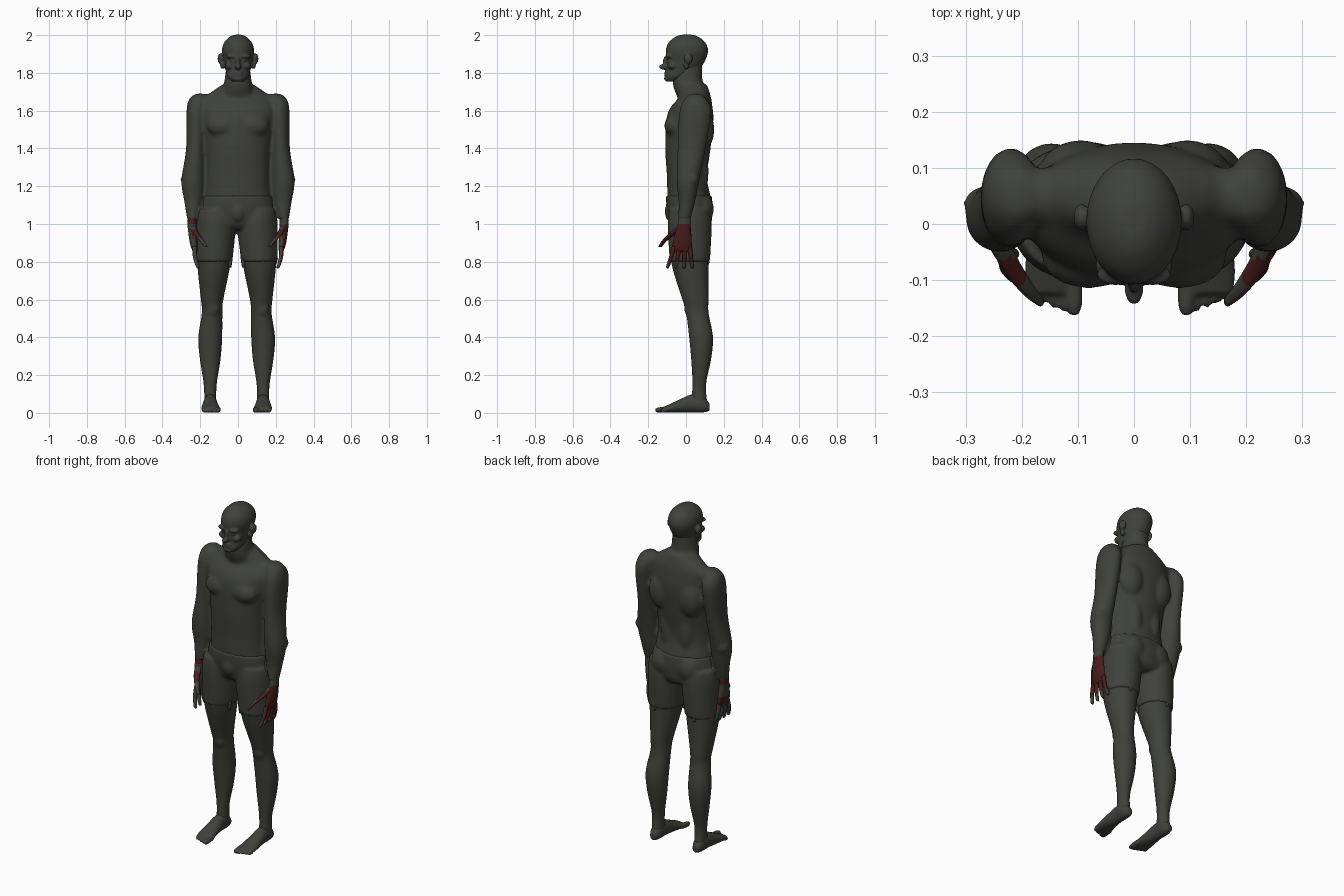
import bpy
import bmesh
from math import cos, sin, pi
from mathutils import Matrix, Vector

default_cube = bpy.data.objects.get("Cube")
if default_cube:
    bpy.data.objects.remove(default_cube)

RIGHT, LEFT = -1, 1
SIDES = {RIGHT: "right", LEFT: "left"}
STANCE = -.007  # both legs stand slightly towards the right


def make_material(name, color):
    material = bpy.data.materials.new(name)
    material.use_nodes = True
    material.diffuse_color = color
    shader = material.node_tree.nodes["Principled BSDF"]
    shader.inputs["Base Color"].default_value = color
    return material


skin = make_material("dark grey skin", (.05, .053, .043, 1))
red = make_material("dark red stain", (.07, .012, .012, 1))


def ring(x=0, y=0, z=0, wide=.1, deep=.1):
    """One elliptical section: centre and two radii."""
    return Vector((x, y, z, wide, deep))


def smooth_rings(rings, steps=4):
    """Catmull-Rom interpolation through the given sections."""
    padded = [rings[0], *rings, rings[-1]]
    result = []
    for before, start, end, after in zip(padded, padded[1:], padded[2:], padded[3:]):
        leave, arrive = (end - before) / 2, (after - start) / 2
        for k in range(steps):
            t = k / steps
            ease = t * t * (3 - 2 * t)
            result.append(start.lerp(end, ease)
                          + leave * t * (1 - t) ** 2 - arrive * t * t * (1 - t))
    return result + [rings[-1]]


def loft(bm, rings, side=LEFT, shift=0, sides=24, along_y=False, grow=0):
    """Skin the sections into a closed tube, mirrored for the right side."""
    loops = []
    for x, y, z, wide, deep in smooth_rings(rings):
        center = Vector((side * x + shift, y, z))
        loop = []
        for i in range(sides):
            angle = 2 * pi * i / sides
            u, v = (wide + grow) * cos(angle), (deep + grow) * sin(angle)
            offset = Vector((u, 0, v)) if along_y else Vector((u, v, 0))
            loop.append(bm.verts.new(center + offset))
        loops.append(loop)
    for low, high in zip(loops, loops[1:]):
        for i in range(sides):
            bm.faces.new((low[i - 1], low[i], high[i], high[i - 1]))
    bm.faces.new(loops[0])
    bm.faces.new(loops[-1])


def ball(bm, center, radii, side=LEFT):
    x, y, z = center
    place = Matrix.Translation((side * x, y, z)) @ Matrix.Diagonal((*radii, 1))
    bmesh.ops.create_uvsphere(bm, u_segments=20, v_segments=12, radius=1, matrix=place)


def finish(bm, name, voxel=None, rounds=3):
    """Make the object; with a voxel size, fuse its overlapping parts."""
    bmesh.ops.recalc_face_normals(bm, faces=bm.faces[:])
    mesh = bpy.data.meshes.new(name)
    bm.to_mesh(mesh)
    bm.free()
    mesh.materials.append(skin)
    mesh.materials.append(red)
    for face in mesh.polygons:
        face.use_smooth = True
    obj = bpy.data.objects.new(name, mesh)
    bpy.context.collection.objects.link(obj)
    if voxel:
        fuse = obj.modifiers.new("fuse parts", 'REMESH')
        fuse.mode = 'VOXEL'
        fuse.voxel_size = voxel
        fuse.use_smooth_shade = True
        soften = obj.modifiers.new("soften", 'SMOOTH')
        soften.factor = .5
        soften.iterations = rounds
    return obj


# Sections shared by the body and the shorts
thigh = [ring(x=.11, y=.02, z=1.08, wide=.09, deep=.1),
         ring(x=.11, y=.02, z=1, wide=.1, deep=.11),
         ring(x=.12, y=.02, z=.8, wide=.09, deep=.1)]
lower_leg = [ring(x=.13, y=.05, z=.6, wide=.06, deep=.07),
             ring(x=.13, y=.06, z=.53, wide=.055, deep=.06),
             ring(x=.14, y=.08, z=.4, wide=.064, deep=.064),
             ring(x=.14, y=.08, z=.28, wide=.055, deep=.053),
             ring(x=.14, y=.07, z=.15, wide=.035, deep=.037),
             ring(x=.14, y=.07, z=.05, wide=.033, deep=.045)]
hips = [ring(y=.025, z=.97, wide=.1, deep=.07),
        ring(y=.025, z=1, wide=.17, deep=.1),
        ring(y=.02, z=1.08, wide=.185, deep=.115),
        ring(y=.015, z=1.15, wide=.173, deep=.114)]
chest = [ring(y=.005, z=1.25, wide=.165, deep=.106),
         ring(y=.01, z=1.4, wide=.17, deep=.12),
         ring(y=.02, z=1.55, wide=.195, deep=.125),
         ring(y=.03, z=1.62, wide=.2, deep=.11),
         ring(y=.05, z=1.68, wide=.165, deep=.08),
         ring(y=.04, z=1.74, wide=.08, deep=.07)]
neck = [ring(y=.05, z=1.64, wide=.1, deep=.08),
        ring(y=.01, z=1.74, wide=.075, deep=.08),
        ring(y=.015, z=1.86, wide=.06, deep=.07)]
arm = [ring(x=.2, y=.05, z=1.69, wide=.025, deep=.03),
       ring(x=.21, y=.05, z=1.66, wide=.05, deep=.06),
       ring(x=.22, y=.05, z=1.59, wide=.053, deep=.086),
       ring(x=.225, y=.03, z=1.4, wide=.05, deep=.075),
       ring(x=.24, y=.01, z=1.23, wide=.06, deep=.06),
       ring(x=.237, y=.005, z=1.12, wide=.048, deep=.044),
       ring(x=.243, y=-.01, z=1.02, wide=.026, deep=.032)]

# Body: trunk, neck, limbs and the main muscle masses
bm = bmesh.new()
loft(bm, hips + chest, sides=40)
loft(bm, neck)
for side in SIDES:
    loft(bm, thigh + lower_leg, side, STANCE)
    loft(bm, arm, side)
    chest_muscle = ball(bm, (.08, -.06, 1.52), (.085, .055, .06), side)
    shoulder_blade = ball(bm, (.095, .09, 1.5), (.075, .06, .11), side)
    ball(bm, (.06, .075, 1.28), (.045, .045, .14), side)  # lower back
    ball(bm, (.13, .05, 1.65), (.09, .055, .04), side)  # trapezius
    ball(bm, (.13, .01, .55), (.03, .02, .035), side)  # kneecap
    ball(bm, (.255, .035, 1.235), (.05, .035, .04), side)  # elbow
finish(bm, "body", voxel=.0095, rounds=6)

# Shorts: waist, pouch, seat and trouser legs
bm = bmesh.new()
loft(bm, hips, sides=40, grow=.007)
ball(bm, (0, -.08, 1.065), (.04, .032, .055))
for side in SIDES:
    loft(bm, thigh, side, STANCE, grow=.007)
    ball(bm, (.08, .08, 1.08), (.08, .067, .085), side)
finish(bm, "shorts", voxel=.0085)

# Ragged strips hanging from the hem
bm = bmesh.new()
for side in SIDES:
    for x, y, drop in ((.035, -.02, .05), (.13, .118, .035), (.205, .03, .03)):
        top = ring(x=x, y=y, z=.82, wide=.014, deep=.008)
        tip = ring(x=x, y=y, z=.82 - drop, wide=.007, deep=.004)
        loft(bm, [top, tip], side, STANCE, sides=8)
finish(bm, "hem_tatters")

# Head and face
skull = [ring(y=-.075, z=1.755, wide=.03, deep=.033),
         ring(y=-.05, z=1.78, wide=.055, deep=.06),
         ring(y=-.015, z=1.82, wide=.067, deep=.086),
         ring(z=1.87, wide=.077, deep=.104),
         ring(y=.005, z=1.92, wide=.085, deep=.112),
         ring(y=.005, z=1.96, wide=.074, deep=.098),
         ring(y=.005, z=1.99, wide=.046, deep=.063),
         ring(y=.005, z=2.002, wide=.02, deep=.03)]
bm = bmesh.new()
loft(bm, skull, sides=32)
ball(bm, (0, -.114, 1.832), (.017, .03, .015))  # nose tip
ball(bm, (0, -.103, 1.86), (.011, .02, .032))  # nose bridge
ball(bm, (0, -.095, 1.77), (.028, .021, .017))  # chin
for lip_height in (1.79, 1.803):
    ball(bm, (0, -.1, lip_height), (.026, .015, .007))
for side in SIDES:
    ball(bm, (.033, -.09, 1.888), (.034, .02, .012), side)  # brow
    ball(bm, (.045, -.073, 1.838), (.024, .026, .02), side)  # cheekbone
    ball(bm, (.031, -.088, 1.865), (.014, .012, .009), side)  # eye
    ball(bm, (.093, .012, 1.875), (.015, .024, .028), side)  # upper ear
    ball(bm, (.083, .002, 1.842), (.012, .016, .022), side)  # ear lobe
finish(bm, "head", voxel=.005)

# Feet: sole from heel to ball, then five toes in a slanting row
sole = [ring(x=.14, y=.124, z=.03, wide=.018, deep=.02),
        ring(x=.14, y=.09, z=.045, wide=.033, deep=.043),
        ring(x=.14, y=.03, z=.05, wide=.036, deep=.048),
        ring(x=.14, y=-.03, z=.037, wide=.043, deep=.036),
        ring(x=.138, y=-.09, z=.023, wide=.05, deep=.022),
        ring(x=.138, y=-.125, z=.016, wide=.045, deep=.014)]
for side, label in SIDES.items():
    bm = bmesh.new()
    loft(bm, sole, side, STANCE, along_y=True)
    for toe in range(5):
        x, tip = .1 + .018 * toe, -.163 + .007 * toe
        r = .01 if toe else .015
        toe_rings = [ring(x=x, y=-.09, z=.02, wide=r, deep=r),
                     ring(x=x, y=tip + .02, z=r, wide=r, deep=r),
                     ring(x=x, y=tip, z=r, wide=r / 2, deep=r / 2)]
        loft(bm, toe_rings, side, STANCE, sides=12, along_y=True)
    finish(bm, label + "_foot", voxel=.0055, rounds=2)

# Hands: palm, fanned fingers and a forward thumb, with stained patches
palm = [ring(x=.243, y=-.006, z=1.05, wide=.024, deep=.031),
        ring(x=.244, y=-.01, z=1, wide=.024, deep=.034),
        ring(x=.235, y=-.02, z=.9, wide=.02, deep=.05),
        ring(x=.228, y=-.024, z=.855, wide=.012, deep=.044)]
thumb = [ring(x=.242, y=-.025, z=.99, wide=.017, deep=.02),
         ring(x=.222, y=-.07, z=.95, wide=.016, deep=.02),
         ring(x=.19, y=-.115, z=.91, wide=.012, deep=.014),
         ring(x=.167, y=-.138, z=.878, wide=.007, deep=.009)]
for side, label in SIDES.items():
    bm = bmesh.new()
    loft(bm, palm, side)
    loft(bm, thumb, side, sides=12)
    for finger in range(4):
        base, tip = -.062 + .027 * finger, -.096 + .043 * finger
        finger_rings = [ring(x=.23, y=base, z=.88, wide=.012, deep=.013),
                        ring(x=.228, y=(base + tip) / 2, z=.825, wide=.011, deep=.011),
                        ring(x=.214, y=tip, z=.775, wide=.009, deep=.009),
                        ring(x=.21, y=tip, z=.765, wide=.004, deep=.004)]
        loft(bm, finger_rings, side, sides=12)
    hand = finish(bm, label + "_hand")
    for face in hand.data.polygons:
        x, y, z = face.center
        outward = face.normal.x * side > -.1
        stained = y < -.06 and .925 < z < .98
        if side == LEFT:
            stained |= outward and .8 < z < .99
        else:
            stained |= .99 < z < 1.035 or (outward and y > -.035 and .87 < z < .92)
        face.material_index = int(stained)
